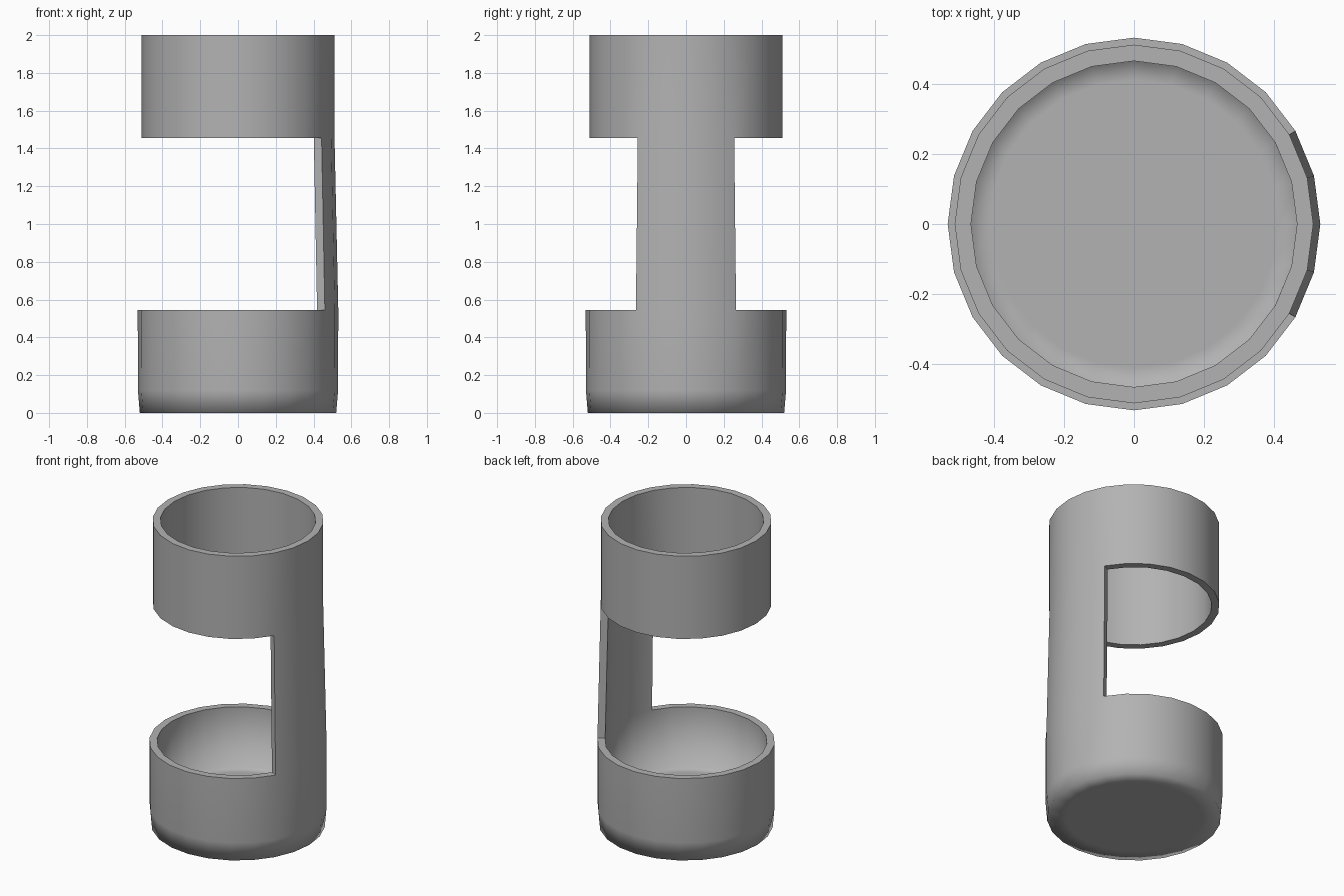
import bpy, bmesh
from math import sin, cos, radians

if "Cube" in bpy.data.objects:
    bpy.data.objects.remove(bpy.data.objects["Cube"])

SIDES = 24
WALL = 0.046
FLOOR = 0.15
# outer profile from the underside up to the top rim: (radius, z)
PROFILE = [(0.41, 0.0), (0.52, 0.0), (0.53, 0.12), (0.531, 0.545), (0.511, 1.455), (0.511, 2.0)]
WINDOW_ROW = 3            # profile row that is cut open
STRAP = {0, 1, SIDES - 1, SIDES - 2}   # segments kept there, on the +x side

bm = bmesh.new()
rings = [[bm.verts.new((r * cos(radians(15 * i)), r * sin(radians(15 * i)), z))
          for i in range(SIDES)] for r, z in PROFILE]

# floor disc, cup wall, strap and upper ring as one skin
bm.faces.new(rings[0][::-1])
for row in range(len(rings) - 1):
    for i in range(SIDES):
        if row == WINDOW_ROW and i not in STRAP:
            continue
        j = (i + 1) % SIDES
        a, b = rings[row], rings[row + 1]
        bm.faces.new((a[i], a[j], b[j], b[i]))

mesh = bpy.data.meshes.new("cup_holder")
bm.to_mesh(mesh)
bm.free()
holder = bpy.data.objects.new("cup_holder", mesh)
bpy.context.collection.objects.link(holder)
bpy.context.view_layer.objects.active = holder
holder.select_set(True)

# wall thickness, inward
mod = holder.modifiers.new("wall", 'SOLIDIFY')
mod.thickness = WALL
mod.offset = -1
mod.use_even_offset = True
bpy.ops.object.modifier_apply(modifier=mod.name)

bm = bmesh.new()
bm.from_mesh(mesh)

# thick base: raise the inner floor
for v in bm.verts:
    r = v.co.xy.length
    if r < 0.5 and 0.02 < v.co.z < 0.2:
        k = 0.41 / r if 0.45 < r and v.co.z < 0.08 else 1
        if r < 0.45:
            k = 0.36 / r
        v.co = (v.co.x * k, v.co.y * k, FLOOR)

# smooth walls and soft base edge, crisp rims
for f in bm.faces:
    f.smooth = True
for e in bm.edges:
    base = max(v.co.z for v in e.verts) < 0.2
    e.smooth = base or e.calc_face_angle(0) < radians(40)
bm.to_mesh(mesh)
bm.free()

# darker grey
grey = bpy.data.materials.new("dark_grey")
grey.diffuse_color = (0.45, 0.45, 0.45, 1)
grey.use_nodes = True
grey.node_tree.nodes["Principled BSDF"].inputs["Base Color"].default_value = grey.diffuse_color
mesh.materials.append(grey)
